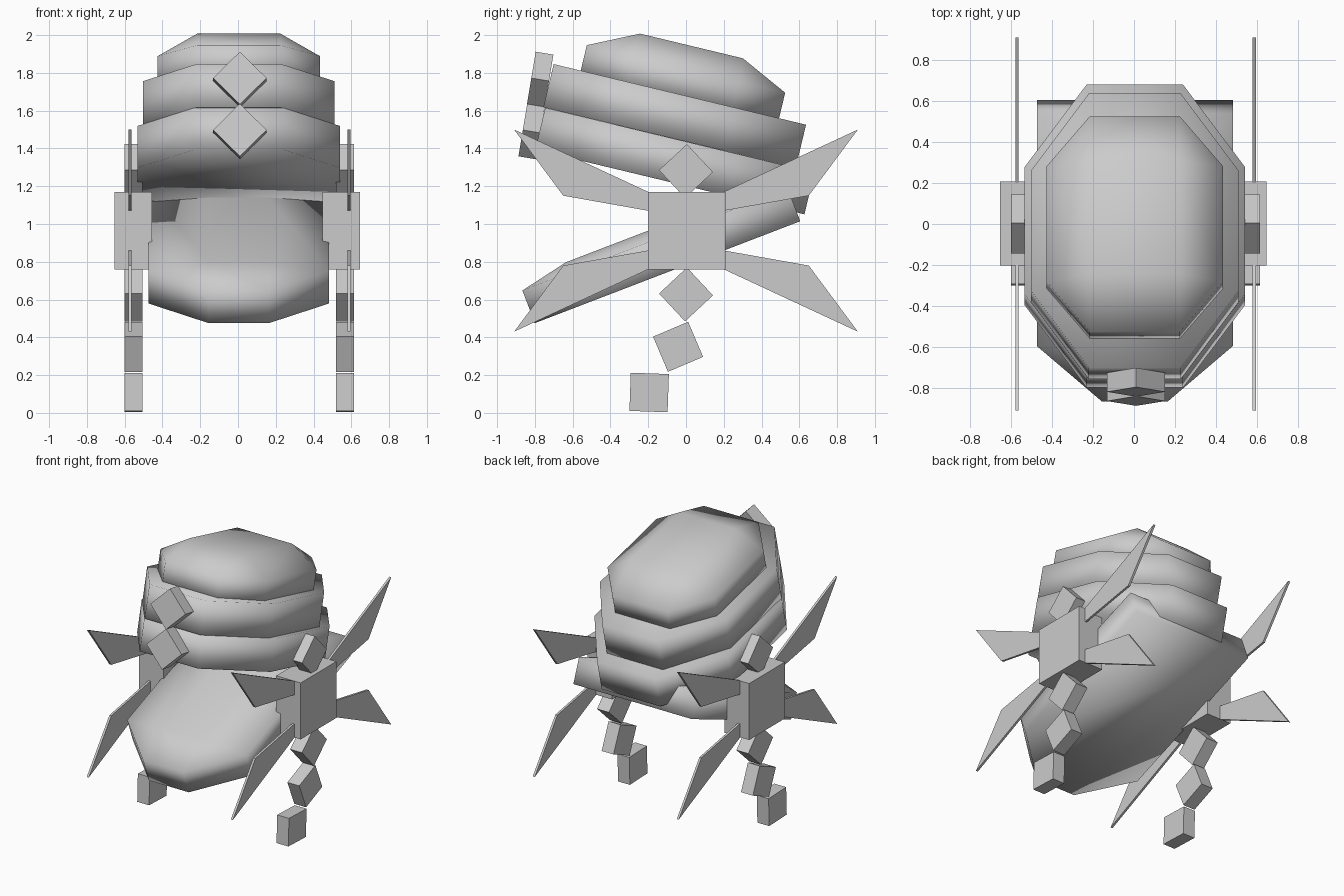
import bpy, bmesh
from math import radians
from mathutils import Matrix, Vector

if "Cube" in bpy.data.objects:
    bpy.data.objects.remove(bpy.data.objects["Cube"])

CX = 0.004  # slight sideways offset of the body


def hull(name, pts, loc=(0, 0, 0), rot=Matrix(), smooth=False):
    """Solid convex part from a few points, with flat areas merged."""
    bm = bmesh.new()
    for p in pts:
        bm.verts.new(p)
    bmesh.ops.convex_hull(bm, input=bm.verts[:])
    bmesh.ops.dissolve_limit(bm, angle_limit=0.01, verts=bm.verts[:], edges=bm.edges[:])
    bmesh.ops.recalc_face_normals(bm, faces=bm.faces[:])
    for f in bm.faces:
        f.smooth = smooth
    me = bpy.data.meshes.new(name)
    bm.to_mesh(me)
    bm.free()
    ob = bpy.data.objects.new(name, me)
    bpy.context.collection.objects.link(ob)
    ob.matrix_world = Matrix.Translation(Vector(loc)) @ rot
    return ob


def box(name, size, loc, rot=Matrix()):
    x, y, z = (s / 2 for s in size)
    return hull(name, [(a * x, b * y, c * z) for a in (-1, 1) for b in (-1, 1) for c in (-1, 1)], loc, rot)


def rx(deg):
    return Matrix.Rotation(radians(deg), 4, 'X')


def octagon(w, flat, l, side):
    return [(a * x, b * y) for a in (-1, 1) for b in (-1, 1) for x, y in ((w, side), (flat, l))]


def extrude(plan, z0, z1):
    return [(x, y, z) for x, y in plan for z in (z0, z1)]


def rect(w, y0, y1, z):
    return [(a * w, y, z) for a in (-1, 1) for y in (y0, y1)]


# Upper stack of tilted layers
tilt = rx(-13.5)
hull("top_dome", extrude(octagon(0.43, 0.22, 0.54, 0.29), -0.01, 0.15) + rect(0.22, -0.28, 0.28, 0.275),
     (CX, -0.035, 1.675), tilt, True)
hull("middle_layer", extrude(octagon(0.507, 0.225, 0.687, 0.30), -0.235, 0),
     (CX, -0.0325, 1.686), tilt, True)
hull("lower_layer", extrude(octagon(0.537, 0.235, 0.733, 0.32), -0.228, 0),
     (CX, -0.0325, 1.444), tilt, True)

# Lower jaw: square at the back, cut corners at the front, low dome on top
L = 0.7525
jaw = [(a * x, y) for a in (-1, 1) for x, y in ((0.478, L), (0.478, -L + 0.29), (0.16, -L))]
hull("lower_jaw", extrude(jaw, 0, 0.185) + rect(0.16, -L + 0.27, L - 0.29, 0.242),
     (CX, -0.0975, 0.745), rx(21), True)

# Two diamonds on the front
for i, (y, z) in enumerate(((-0.772, 1.765), (-0.817, 1.490))):
    box(f"front_diamond_{i + 1}", (0.2, 0.095, 0.2), (0.01, y, z),
        rx(-9.5) @ Matrix.Rotation(radians(45), 4, 'Y'))

# Side blocks, fins and legs
upper_fin = [(0.2, 1.17), (0.91, 1.50), (0.65, 1.15), (0.2, 1.07)]
lower_fin = [(0.2, 0.86), (0.65, 0.78), (0.91, 0.43), (0.2, 0.76)]
leg_cubes = [(0, 1.28, 43), (0, 0.627, 43), (-0.042, 0.35, 23), (-0.195, 0.108, -2)]
for side, s in (("left", -1), ("right", 1)):
    box(f"{side}_side_block", (0.197, 0.41, 0.41), (-0.004 + s * 0.551, 0.003, 0.965))
    fx = s * 0.579 + 0.008
    for level, prof in (("upper", upper_fin), ("lower", lower_fin)):
        for end, d in (("front", -1), ("back", 1)):
            hull(f"{side}_{level}_{end}_fin",
                 [(fx + t, d * y, z) for y, z in prof for t in (-0.008, 0.008)])
    for i, (y, z, ang) in enumerate(leg_cubes):
        box(f"{side}_leg_cube_{i + 1}", (0.095, 0.202, 0.202), (0.007 + s * 0.56, y, z), rx(ang))
